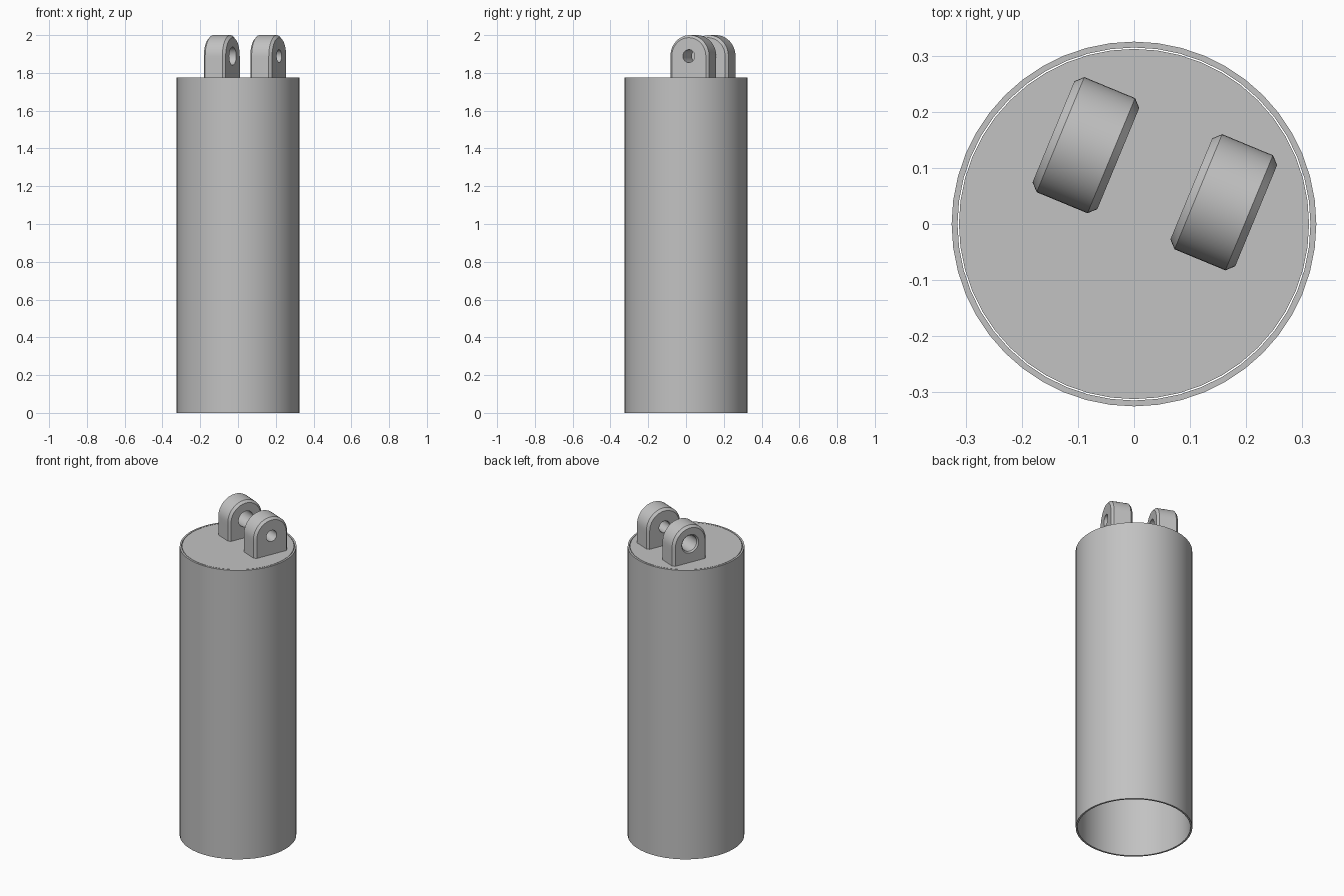
import bpy
import bmesh
import math

if "Cube" in bpy.data.objects:
    bpy.data.objects.remove(bpy.data.objects["Cube"], do_unlink=True)

# One plain grey for everything
GREY = (0.54, 0.54, 0.54, 1)
grey = bpy.data.materials.new("plain grey")
grey.use_nodes = True
grey.diffuse_color = GREY
grey.node_tree.nodes["Principled BSDF"].inputs["Base Color"].default_value = GREY

SIDES = 48
BODY_TOP = 1.775
TILT = math.radians(22.5)


def finish(name, bm):
    """Turn a bmesh into a smooth shaded object with sharp edges kept."""
    bmesh.ops.recalc_face_normals(bm, faces=bm.faces)
    mesh = bpy.data.meshes.new(name)
    bm.to_mesh(mesh)
    bm.free()
    obj = bpy.data.objects.new(name, mesh)
    bpy.context.collection.objects.link(obj)
    mesh.materials.append(grey)
    bpy.ops.object.select_all(action="DESELECT")
    obj.select_set(True)
    bpy.context.view_layer.objects.active = obj
    bpy.ops.object.shade_smooth_by_angle(angle=math.radians(30))
    return obj


def ring_solid(name, loops):
    """Join closed loops of points into a ring-shaped solid."""
    bm = bmesh.new()
    rings = [[bm.verts.new(p) for p in loop] for loop in loops]
    for k, ring in enumerate(rings):
        after = rings[(k + 1) % len(rings)]
        for i in range(SIDES):
            j = (i + 1) % SIDES
            bm.faces.new((ring[i], ring[j], after[j], after[i]))
    return finish(name, bm)


def circle(radius):
    angles = [2 * math.pi * i / SIDES for i in range(SIDES)]
    return [(radius * math.cos(a), radius * math.sin(a)) for a in angles]


def arch(radius, drop):
    """Outline with a round top and a square foot."""
    points = []
    for c, s in circle(1):
        if s >= -1e-6:
            points.append((radius * c, radius * s))
        else:
            x = max(-1, min(1, c * math.sqrt(2)))
            z = max(-1, s * math.sqrt(2))
            points.append((radius * x, drop * z))
    return points


# Hollow body, open at the bottom
outer, inner = 0.325, 0.3145
profile = [(outer, 0), (outer, BODY_TOP), (inner, BODY_TOP), (inner, 0)]
ring_solid("tube_body", [[(x, y, z) for x, y in circle(r)] for r, z in profile])

# Flat lid set inside the rim with a hairline gap
bm = bmesh.new()
bmesh.ops.create_cone(bm, cap_ends=True, segments=SIDES, radius1=0.312,
                      radius2=0.312, depth=0.05)
lid = finish("top_lid", bm)
lid.location.z = BODY_TOP - 0.025


# Pair of chamfered hinge lugs with pin holes
def lug(name, offset, hole, flare):
    radius, half, cut = 0.111, 0.0625, 0.0135
    drop = 2 - radius - BODY_TOP
    sections = [
        (-half, arch(radius - cut, drop)),
        (cut - half, arch(radius, drop)),
        (half - cut, arch(radius, drop)),
        (half, arch(radius - cut, drop)),
        (half, circle(hole)),
        (flare - half, circle(hole)),
        (-half, circle(hole + flare)),
    ]
    obj = ring_solid(name, [[(offset + x, y, z) for y, z in outline]
                            for x, outline in sections])
    obj.rotation_euler.z = -TILT
    obj.location = (0.097 * math.sin(TILT), 0.097 * math.cos(TILT), 2 - radius)


lug("right_hinge_lug", -0.133, 0.048, 0.008)
lug("left_hinge_lug", 0.133, 0.034, 0.002)
